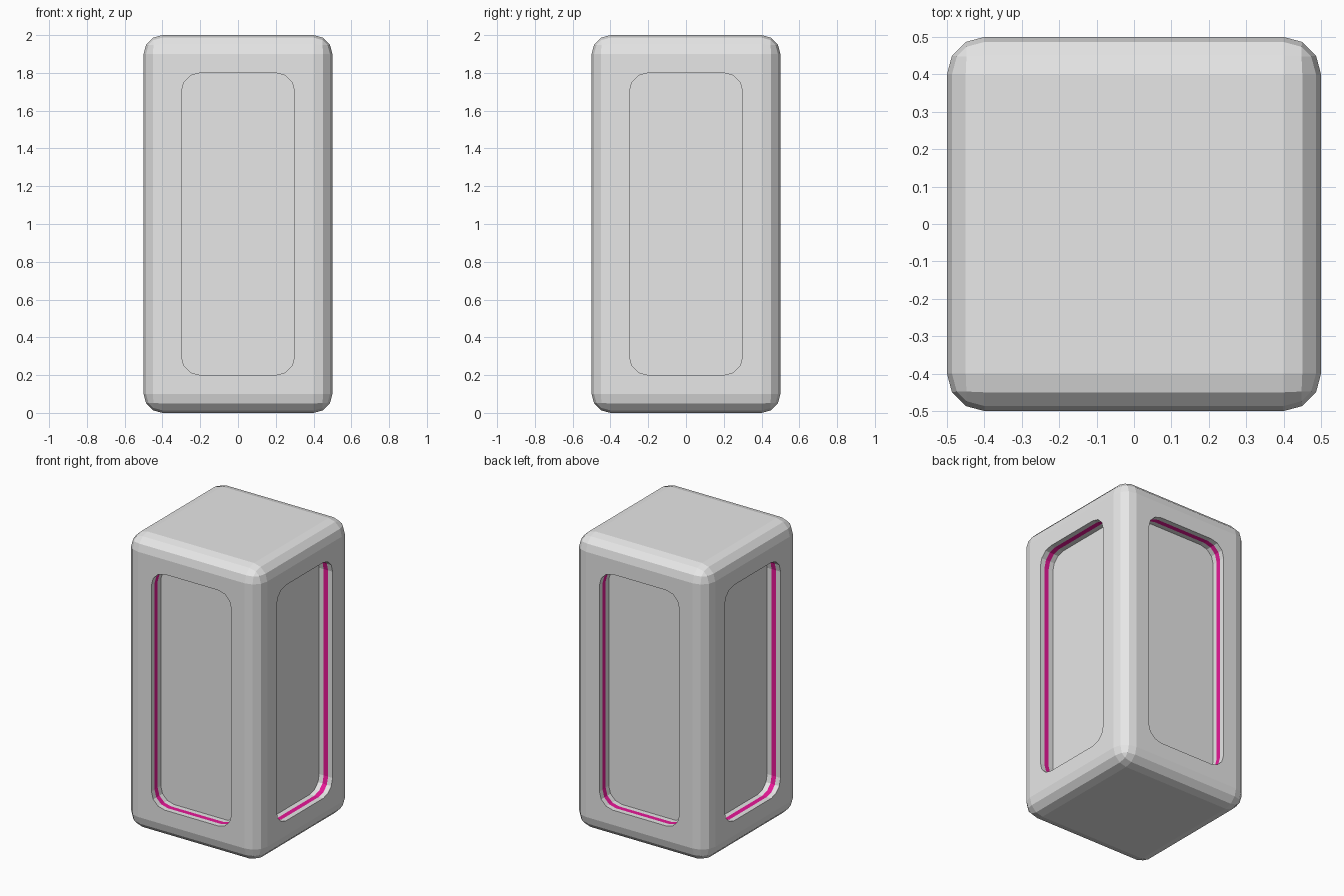
import bpy, bmesh
from math import pi
from mathutils import Matrix, Vector

default = bpy.data.objects.get("Cube")
if default:
    bpy.data.objects.remove(default, do_unlink=True)


def make_material(name, colour):
    mat = bpy.data.materials.new(name)
    mat.use_nodes = True
    mat.diffuse_color = colour
    mat.node_tree.nodes["Principled BSDF"].inputs["Base Color"].default_value = colour
    return mat


grey = make_material("light grey", (0.8, 0.8, 0.8, 1))
magenta = make_material("magenta glow", (0.9, 0.01, 0.35, 1))

RADIUS, SEGMENTS, DEPTH = 0.1, 3, 0.1


def rounded_box(size, centre, edge_rule):
    """Box whose edges matching edge_rule are rounded."""
    bm = bmesh.new()
    bmesh.ops.create_cube(bm, size=1)
    bmesh.ops.scale(bm, vec=size, verts=bm.verts)
    bmesh.ops.translate(bm, vec=centre, verts=bm.verts)
    bmesh.ops.bevel(bm, geom=[e for e in bm.edges if edge_rule(e)], offset=RADIUS,
                    segments=SEGMENTS, profile=0.5, affect='EDGES', clamp_overlap=False)
    return bm


def make_object(name, bm):
    mesh = bpy.data.meshes.new(name)
    bm.to_mesh(mesh)
    bm.free()
    mesh.materials.append(grey)
    mesh.materials.append(magenta)
    obj = bpy.data.objects.new(name, mesh)
    bpy.context.collection.objects.link(obj)
    return obj


# Rounded block
body = make_object("body", rounded_box((1, 1, 2), (0, 0, 1), lambda e: True))


# Recess shape, with a magenta stripe round the middle third of its wall
def along_y(edge):
    return abs((edge.verts[0].co - edge.verts[1].co).y) > 0.1


front = -0.5
recess = rounded_box((0.6, 2 * DEPTH, 1.6), (0, front, 1), along_y)
stripe = (front + DEPTH / 3, front + 2 * DEPTH / 3)
for y in stripe:
    bmesh.ops.bisect_plane(recess, geom=recess.verts[:] + recess.edges[:] + recess.faces[:],
                           plane_co=(0, y, 0), plane_no=(0, 1, 0))
for face in recess.faces:
    if stripe[0] < face.calc_center_median().y < stripe[1]:
        face.material_index = 1

# One recess on each of the four sides
first = recess.verts[:] + recess.edges[:] + recess.faces[:]
for turn in range(1, 4):
    copy = bmesh.ops.duplicate(recess, geom=first)["geom"]
    bmesh.ops.rotate(recess, cent=Vector(), matrix=Matrix.Rotation(turn * pi / 2, 3, 'Z'),
                     verts=[v for v in copy if isinstance(v, bmesh.types.BMVert)])
cutter = make_object("recess_cutter", recess)
cutter.hide_render = True

# Cut the recesses and drop the cutter
cut = body.modifiers.new("recesses", 'BOOLEAN')
cut.operation = 'DIFFERENCE'
cut.solver = 'EXACT'
cut.object = cutter
bpy.context.view_layer.objects.active = body
bpy.ops.object.modifier_apply(modifier=cut.name)
bpy.data.objects.remove(cutter, do_unlink=True)
